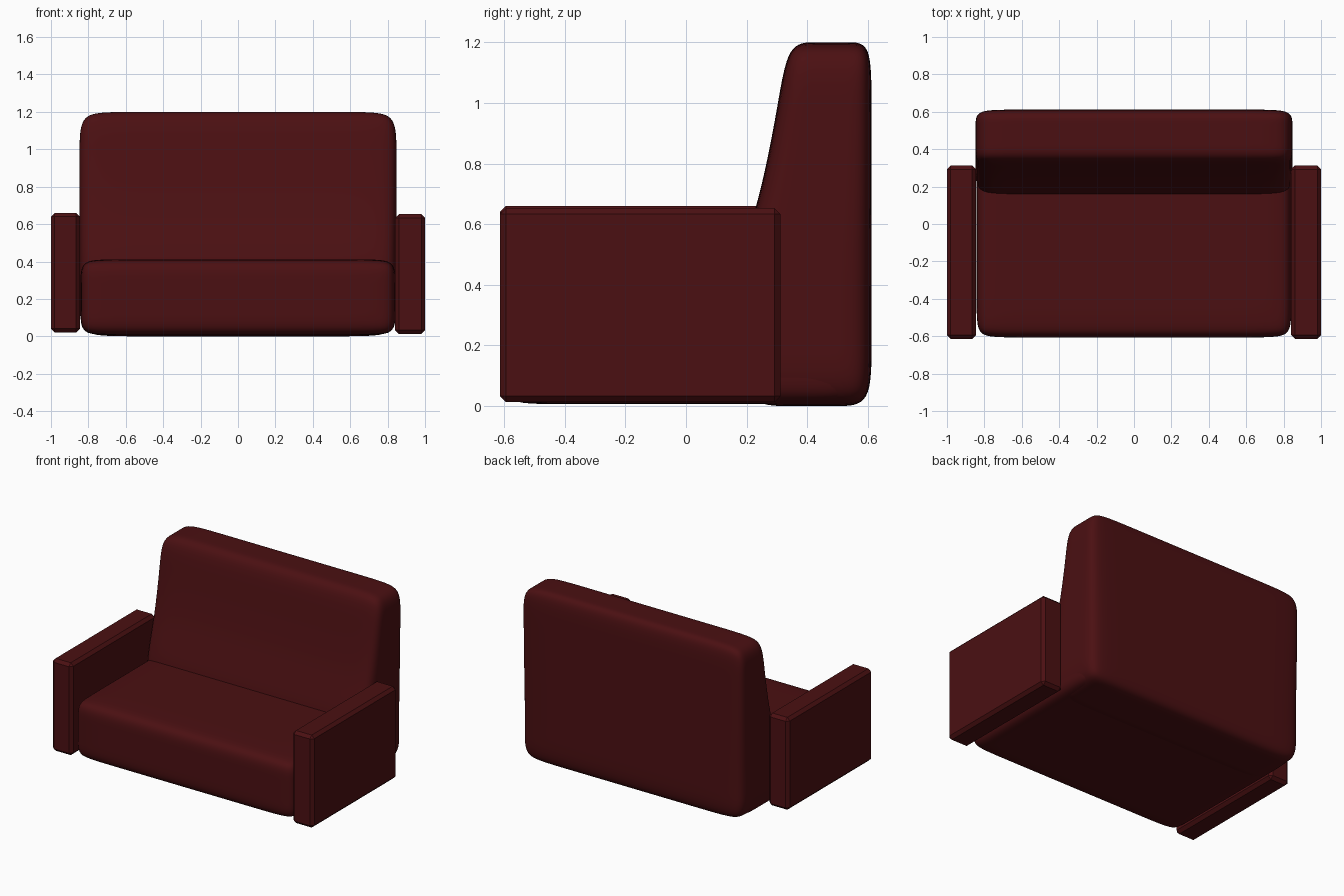
import bpy
import bmesh
from mathutils import Vector

old = bpy.data.objects.get("Cube")
if old:
    bpy.data.objects.remove(old, do_unlink=True)

# Single upholstery colour
fabric = bpy.data.materials.new("dark_red_fabric")
fabric.use_nodes = True
colour = (0.07, 0.005, 0.006, 1)
fabric.diffuse_color = colour
bsdf = next(n for n in fabric.node_tree.nodes if n.type == 'BSDF_PRINCIPLED')
bsdf.inputs["Base Color"].default_value = colour
bsdf.inputs["Roughness"].default_value = 0.8


def box(low, high):
    """A bmesh block spanning two opposite corners."""
    low, high = Vector(low), Vector(high)
    bm = bmesh.new()
    bmesh.ops.create_cube(bm, size=1)
    for v in bm.verts:
        v.co = (low + high) / 2 + v.co * (high - low)
    return bm


def add_object(name, bm):
    mesh = bpy.data.meshes.new(name)
    bm.to_mesh(mesh)
    bm.free()
    mesh.materials.append(fabric)
    obj = bpy.data.objects.new(name, mesh)
    bpy.context.collection.objects.link(obj)
    return obj


def cushion(name, low, high, loops, shape=None):
    """A padded block: support loops along each axis, then subdivision."""
    bm = box(low, high)
    for axis, cuts in enumerate(loops):
        normal = Vector((0, 0, 0))
        normal[axis] = 1
        for cut in cuts:
            bmesh.ops.bisect_plane(bm, geom=bm.verts[:] + bm.edges[:] + bm.faces[:],
                                   plane_co=normal * cut, plane_no=normal)
    if shape:
        for v in bm.verts:
            shape(v.co)
    for f in bm.faces:
        f.smooth = True
    obj = add_object(name, bm)
    sub = obj.modifiers.new("padding", 'SUBSURF')
    sub.levels = sub.render_levels = 3
    return obj


# Seat cushion, running back under the backrest
cushion("seat", (-0.842, -0.607, 0.006), (0.842, 0.57, 0.412),
        ((-0.68, 0.68), (-0.46, 0.42), (0.13, 0.29)))

# Backrest: upright rear, front face leaning back with height
back_y = 0.612
front_y = {0: 0.2, 0.2: 0.14, 0.41: 0.147, 0.66: 0.24, 1.0: 0.305, 1.2: 0.335}


def lean(co):
    level = min(front_y, key=lambda z: abs(z - co.z))
    co.y = back_y + (co.y - back_y) * (back_y - front_y[level]) / back_y


cushion("backrest", (-0.847, 0, 0), (0.847, back_y, 1.2),
        ((-0.65, 0.65), (0.2, 0.45), (0.2, 0.41, 0.66, 1.0)), lean)

# Flat panel arms with chamfered edges
for name, x0, x1, z0, z1 in (("right_arm", -1, -0.845, 0.021, 0.66),
                             ("left_arm", 0.84, 1, 0.013, 0.653)):
    arm = add_object(name, box((x0, -0.614, z0), (x1, 0.312, z1)))
    chamfer = arm.modifiers.new("chamfer", 'BEVEL')
    chamfer.width = 0.02
    chamfer.segments = 1
